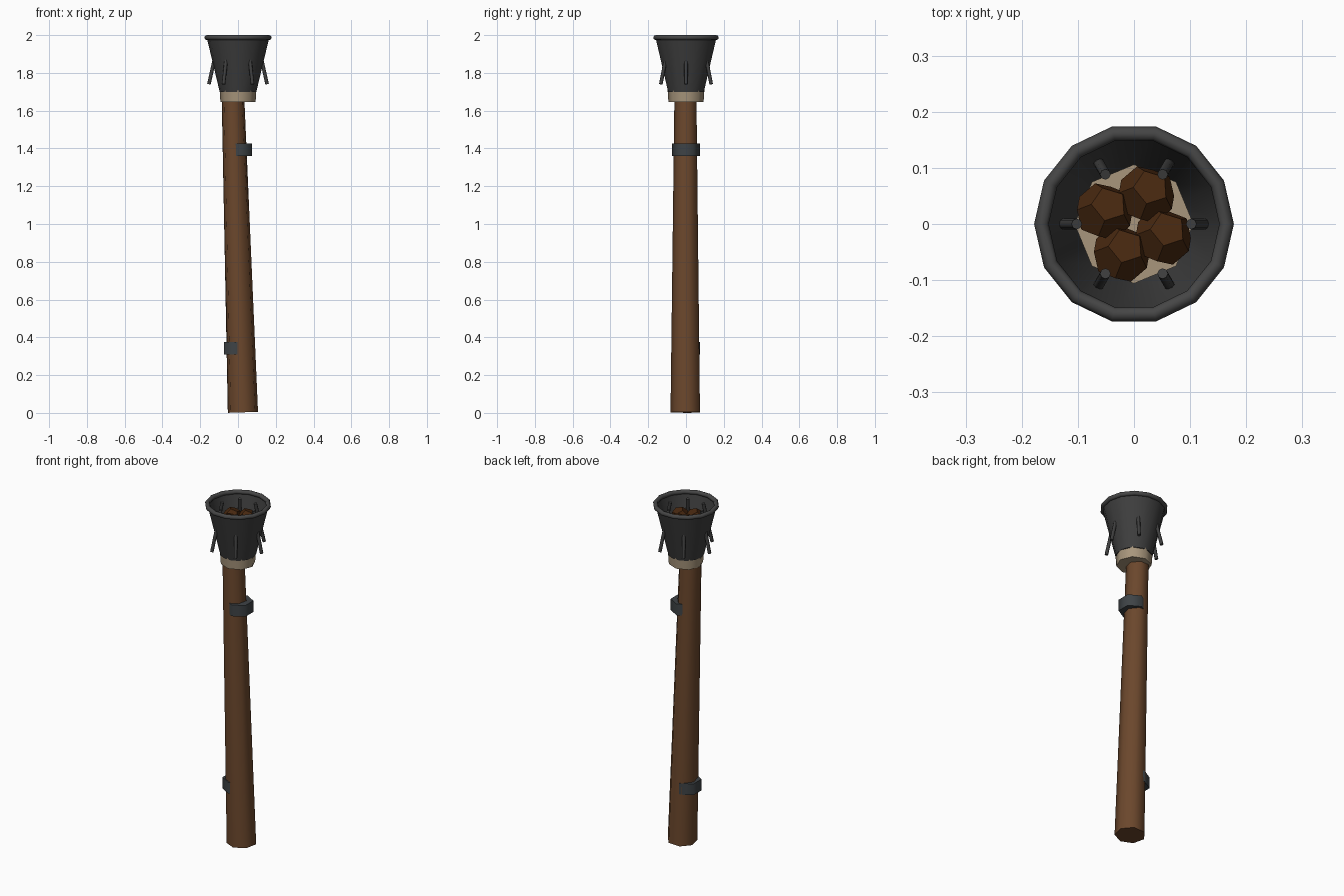
import bpy, bmesh, math
from mathutils import Vector, Matrix

if "Cube" in bpy.data.objects:
    bpy.data.objects.remove(bpy.data.objects["Cube"], do_unlink=True)


def material(name, srgb):
    linear = [(c / 255 / 12.92) if c < 11 else ((c / 255 + 0.055) / 1.055) ** 2.4 for c in srgb]
    m = bpy.data.materials.new(name)
    m.use_nodes = True
    m.diffuse_color = (*linear, 1)
    m.node_tree.nodes["Principled BSDF"].inputs["Base Color"].default_value = (*linear, 1)
    return m


wood = material("brown wood", (107, 71, 44))
iron = material("dark iron", (62, 62, 62))
rim_iron = material("rim iron", (70, 70, 70))
band_iron = material("blue grey iron", (62, 67, 70))
cloth = material("beige cloth", (168, 150, 124))
coal_brown = material("dark brown coal", (72, 40, 16))


def finish(name, bm, mat, smooth_angle=None):
    bmesh.ops.recalc_face_normals(bm, faces=bm.faces)
    me = bpy.data.meshes.new(name)
    bm.to_mesh(me)
    bm.free()
    me.materials.append(mat)
    if smooth_angle:
        me.shade_smooth()
        me.set_sharp_from_angle(angle=math.radians(smooth_angle))
    ob = bpy.data.objects.new(name, me)
    bpy.context.collection.objects.link(ob)
    return ob


def lathe(name, profile, sides, mat, start=0, closed=False, matrix=None, smooth=62):
    """Turn (radius, height) points round z; cap the ends unless the profile is a loop."""
    bm = bmesh.new()
    rings = []
    for r, z in profile:
        angles = [start + math.tau * i / sides for i in range(sides)]
        rings.append([bm.verts.new((r * math.cos(a), r * math.sin(a), z)) for a in angles])
    pairs = list(zip(rings, rings[1:]))
    if closed:
        pairs.append((rings[-1], rings[0]))
    else:
        bm.faces.new(rings[0])
        bm.faces.new(rings[-1])
    for a, b in pairs:
        for i in range(sides):
            j = (i + 1) % sides
            bm.faces.new((a[i], a[j], b[j], b[i]))
    if matrix:
        bm.transform(matrix)
    return finish(name, bm, mat, smooth)


def rod(name, p, q, r1, r2, sides, mat, start=0):
    """Tapered rod between two points."""
    p, q = Vector(p), Vector(q)
    d = q - p
    turn = Vector((0, 0, 1)).rotation_difference(d).to_matrix().to_4x4()
    return lathe(name, [(r1, 0), (r2, d.length)], sides, mat, start,
                 matrix=Matrix.Translation(p) @ turn)


# Leaning seven-sided handle
rod("handle", (0.026, 0, 0.003), (-0.03, 0, 1.78), 0.082, 0.06, 7, wood, -math.pi / 2)

# Hexagonal bands, set a little off the handle's axis
for name, x, z in (("upper_band", 0.01, 1.36), ("lower_band", -0.011, 0.308)):
    lathe(name, [(0.074, z), (0.074, z + 0.066)], 6, band_iron, math.pi / 2,
          matrix=Matrix.Translation((x, 0, 0)))

# Cloth collar that rises inside the cup
lathe("collar", [(0.093, 1.645), (0.106, 1.84)], 8, cloth, math.pi / 2)

# Flared cup wall and its rolled rim
lathe("cup", [(0.097, 1.70), (0.165, 1.985), (0.159, 1.985), (0.091, 1.70)], 14, iron, closed=True)
rim_profile = [(0.165 + 0.013 * math.cos(math.tau * i / 8), 1.987 + 0.013 * math.sin(math.tau * i / 8))
               for i in range(8)]
lathe("cup_rim", rim_profile, 14, rim_iron, closed=True)

# Six slanted spikes through the cup wall
for i in range(6):
    a = math.tau * i / 6
    c, s = math.cos(a), math.sin(a)
    rod(f"spike_{i + 1}", (0.154 * c, 0.154 * s, 1.74), (0.102 * c, 0.102 * s, 1.975),
        0.0095, 0.0095, 8, iron)

# Four twelve-sided coals, each with a corner facing up
for i in range(4):
    bm = bmesh.new()
    bmesh.ops.create_icosphere(bm, subdivisions=1, radius=1)
    corners = [f.calc_center_median().normalized() * 0.053 for f in bm.faces]
    bm.clear()
    for co in corners:
        bm.verts.new(co)
    bmesh.ops.convex_hull(bm, input=bm.verts)
    bmesh.ops.dissolve_limit(bm, angle_limit=0.05, verts=bm.verts, edges=bm.edges)
    top = max(corners, key=lambda co: co.z)
    bm.transform(top.rotation_difference(Vector((0, 0, 1))).to_matrix().to_4x4())
    bm.transform(Matrix.Rotation(math.radians(18), 4, "X"))
    a = math.radians(67 + 90 * i)
    bm.transform(Matrix.Translation((0.057 * math.cos(a), 0.057 * math.sin(a), 1.895)))
    finish(f"coal_{i + 1}", bm, coal_brown)
